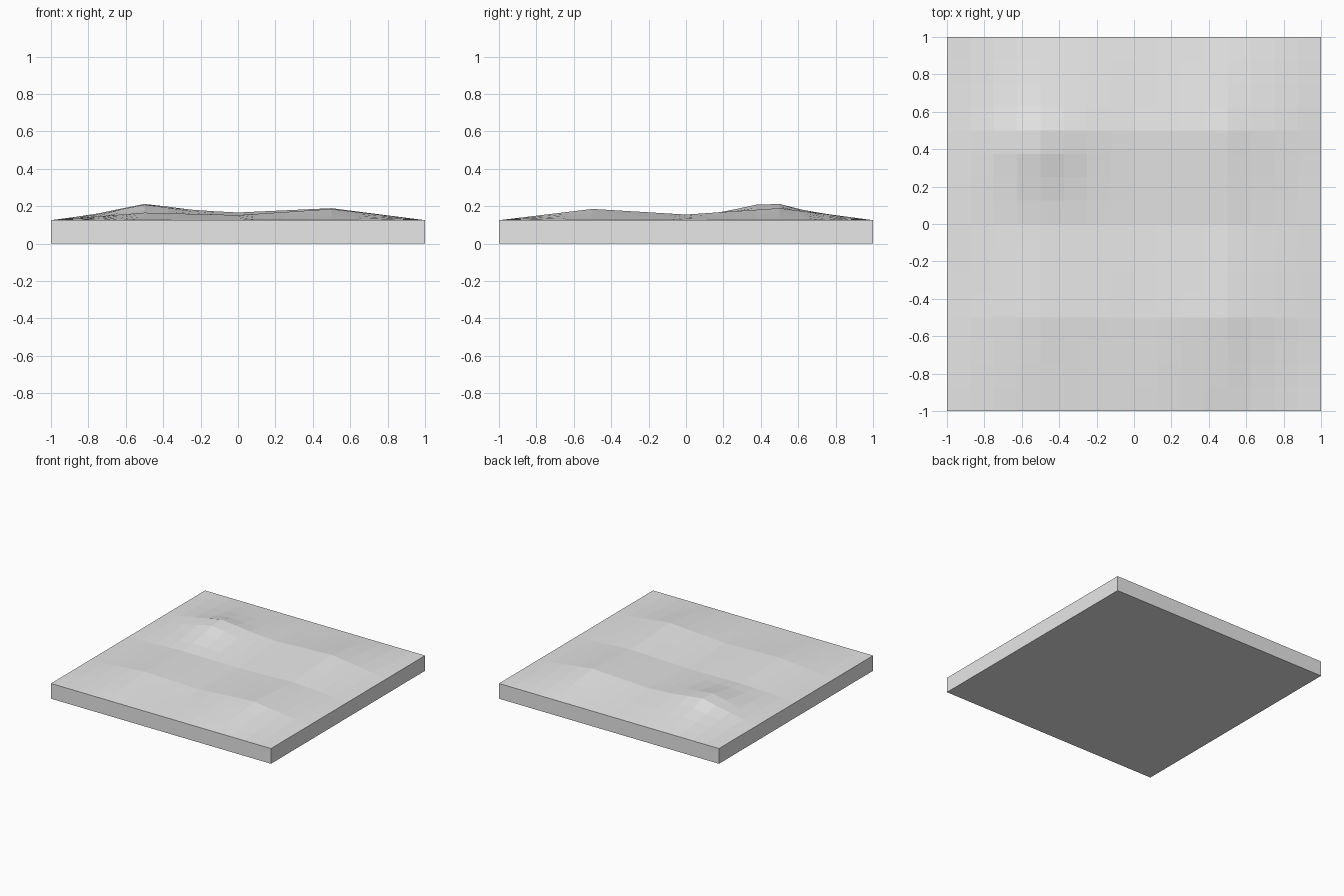
import bpy
import bmesh
from math import exp

cube = bpy.data.objects.get("Cube")
if cube:
    bpy.data.objects.remove(cube, do_unlink=True)

BASE = 0.125   # height of the slab under the relief
# Relief above the slab on a coarse grid, from the front row to the back row
RELIEF = [
    [0, 0, 0, 0, 0],
    [0, 0.04, 0.027, 0.06, 0],
    [0, 0.018, 0.013, 0.03, 0],
    [0, 0.066, 0.041, 0.064, 0],
    [0, 0, 0, 0, 0],
]


def height(x, y):
    """Blend the coarse relief and add the rounded knoll at the back right."""
    u, v = (x + 1) * 2, (y + 1) * 2
    i, j = min(int(u + 1e-5), 3), min(int(v + 1e-5), 3)
    a, b = u - i, v - j
    front = RELIEF[j][i] * (1 - a) + RELIEF[j][i + 1] * a
    back = RELIEF[j + 1][i] * (1 - a) + RELIEF[j + 1][i + 1] * a
    knoll = 0.029 * exp(-((x + 0.5) ** 2 + (y - 0.4) ** 2) / 0.03)
    edge = max(abs(x), abs(y)) > 0.999
    return BASE + front * (1 - b) + back * b + (0 if edge else knoll)


stone = bpy.data.materials.new("light grey")
stone.use_nodes = True
stone.diffuse_color = (0.8, 0.8, 0.8, 1)
stone.node_tree.nodes["Principled BSDF"].inputs["Base Color"].default_value = (0.8, 0.8, 0.8, 1)

# Rolling ground surface
bm = bmesh.new()
bmesh.ops.create_grid(bm, x_segments=16, y_segments=16, size=1)
for v in bm.verts:
    v.co.z = height(v.co.x, v.co.y)

# Straight side walls and a flat underside
rim = [e for e in bm.edges if e.is_boundary]
walls = bmesh.ops.extrude_edge_only(bm, edges=rim)["geom"]
for v in walls:
    if isinstance(v, bmesh.types.BMVert):
        v.co.z = 0
bottom = [e for e in walls if isinstance(e, bmesh.types.BMEdge) and e.is_boundary]
bmesh.ops.contextual_create(bm, geom=bottom)
bmesh.ops.recalc_face_normals(bm, faces=bm.faces)

mesh = bpy.data.meshes.new("ground_tile")
bm.to_mesh(mesh)
bm.free()
mesh.materials.append(stone)
tile = bpy.data.objects.new("ground_tile", mesh)
bpy.context.collection.objects.link(tile)
